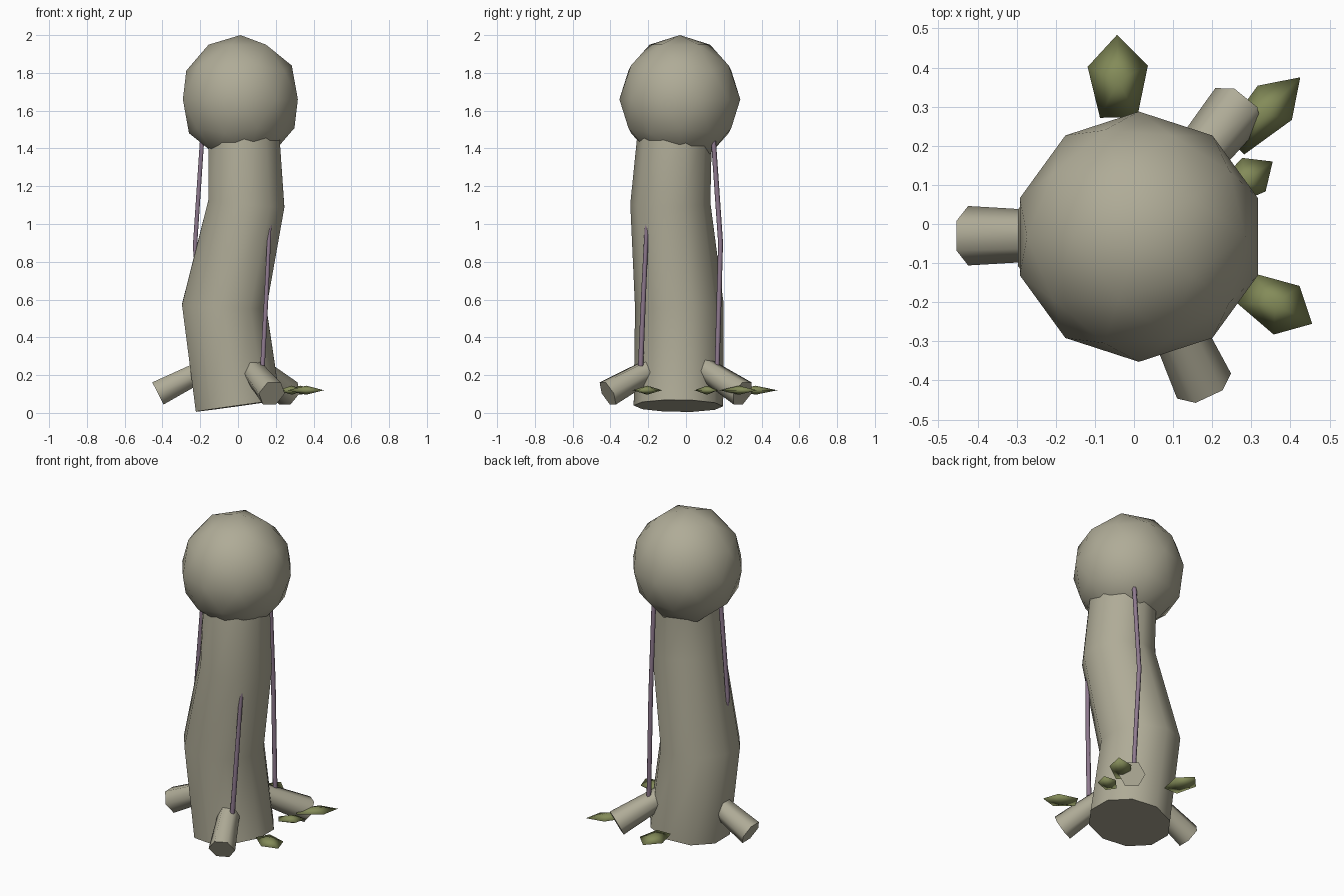
import bpy, bmesh
from math import sin, cos, pi, radians
from mathutils import Vector, Matrix

cube = bpy.data.objects.get("Cube")
if cube:
    bpy.data.objects.remove(cube, do_unlink=True)


def make_material(name, rgb):
    m = bpy.data.materials.new(name)
    m.use_nodes = True
    m.diffuse_color = (*rgb, 1)
    m.node_tree.nodes["Principled BSDF"].inputs["Base Color"].default_value = (*rgb, 1)
    return m


BARK = make_material("pale_bark", (0.43, 0.41, 0.31))
LEAF = make_material("olive_leaf", (0.23, 0.26, 0.10))
VINE = make_material("dusty_purple_vine", (0.27, 0.19, 0.27))


def finish(name, bm, material):
    bmesh.ops.recalc_face_normals(bm, faces=bm.faces)
    mesh = bpy.data.meshes.new(name)
    bm.to_mesh(mesh)
    bm.free()
    mesh.materials.append(material)
    obj = bpy.data.objects.new(name, mesh)
    bpy.context.collection.objects.link(obj)
    return obj


def tube(name, path, radii, sides, material, ref=(0, 1, 0)):
    """Loft polygon rings along a path: smooth sides, flat end caps."""
    pts = [Vector(p) for p in path]
    bm = bmesh.new()
    rings = []
    for i, (p, r) in enumerate(zip(pts, radii)):
        t = (pts[min(i + 1, len(pts) - 1)] - pts[max(i - 1, 0)]).normalized()
        ref_v = Vector(ref)
        u = (ref_v - t * ref_v.dot(t)).normalized()
        v = t.cross(u)
        rings.append([bm.verts.new(p + r * (u * cos(a) + v * sin(a)))
                      for a in (2 * pi * k / sides for k in range(sides))])
    for lo, hi in zip(rings, rings[1:]):
        for k in range(sides):
            n = (k + 1) % sides
            bm.faces.new((lo[k], lo[n], hi[n], hi[k])).smooth = True
    bm.faces.new(rings[0])
    bm.faces.new(rings[-1])
    return finish(name, bm, material)


# Crooked trunk
tube("trunk",
     [(0.0, -0.04, 0.037), (-0.073, -0.035, 0.565), (0.045, -0.083, 1.11), (0.03, -0.057, 1.52)],
     [0.237, 0.235, 0.212, 0.195], 10, BARK)

# Round crown
bm = bmesh.new()
bmesh.ops.create_icosphere(bm, subdivisions=2, radius=1)
bm.transform(Matrix.Translation((0.0125, -0.0325, 1.66))
             @ Matrix.Rotation(pi, 4, 'Z')
             @ Matrix.Diagonal((0.32, 0.32, 0.34, 1)))
for f in bm.faces:
    f.smooth = True
finish("crown", bm, BARK)

# Three stub roots, wider at the outer end
for name, deg in (("right_root", 180), ("front_root", -65), ("back_root", 51)):
    a = radians(deg)
    path = [(r * cos(a), r * sin(a) - 0.03, z) for r, z in ((0.155, 0.24), (0.424, 0.103))]
    tube(name, path, [0.06, 0.076], 6, BARK, ref=(-sin(a), cos(a), 0))

# Vines climbing from each root
tube("right_vine", [(-0.17, -0.04, 0.25), (-0.228, -0.085, 0.88), (-0.19, -0.07, 1.45)],
     [0.013] * 3, 6, VINE)
tube("front_vine", [(0.13, -0.24, 0.25), (0.15, -0.225, 0.62), (0.168, -0.207, 1.0)],
     [0.014, 0.013, 0.011], 6, VINE)
tube("back_vine", [(0.14, 0.165, 0.25), (0.115, 0.183, 0.9), (0.12, 0.145, 1.45)],
     [0.013] * 3, 6, VINE)


def leaf(name, x, y, deg, length, width):
    """Flattened five-sided double pyramid with its tip pointing outward."""
    bm = bmesh.new()
    rim = [bm.verts.new((cos(k * 2 * pi / 5), sin(k * 2 * pi / 5), 0)) for k in range(5)]
    for z in (-1, 1):
        pole = bm.verts.new((0, 0, z))
        for k in range(5):
            bm.faces.new((rim[k], rim[(k + 1) % 5], pole)).smooth = True
    bm.transform(Matrix.Translation((x, y, 0.12))
                 @ Matrix.Rotation(radians(deg), 4, 'Z')
                 @ Matrix.Diagonal((length, width, 0.024, 1)))
    finish(name, bm, LEAF)


# Fallen leaves around the base
leaf("back_leaf", -0.041, 0.367, 91, 0.117, 0.081)
leaf("back_left_leaf", 0.331, 0.281, 45, 0.133, 0.065)
leaf("left_leaf", 0.285, 0.111, 35, 0.085, 0.055)
leaf("front_left_leaf", 0.361, -0.205, -28, 0.107, 0.074)
